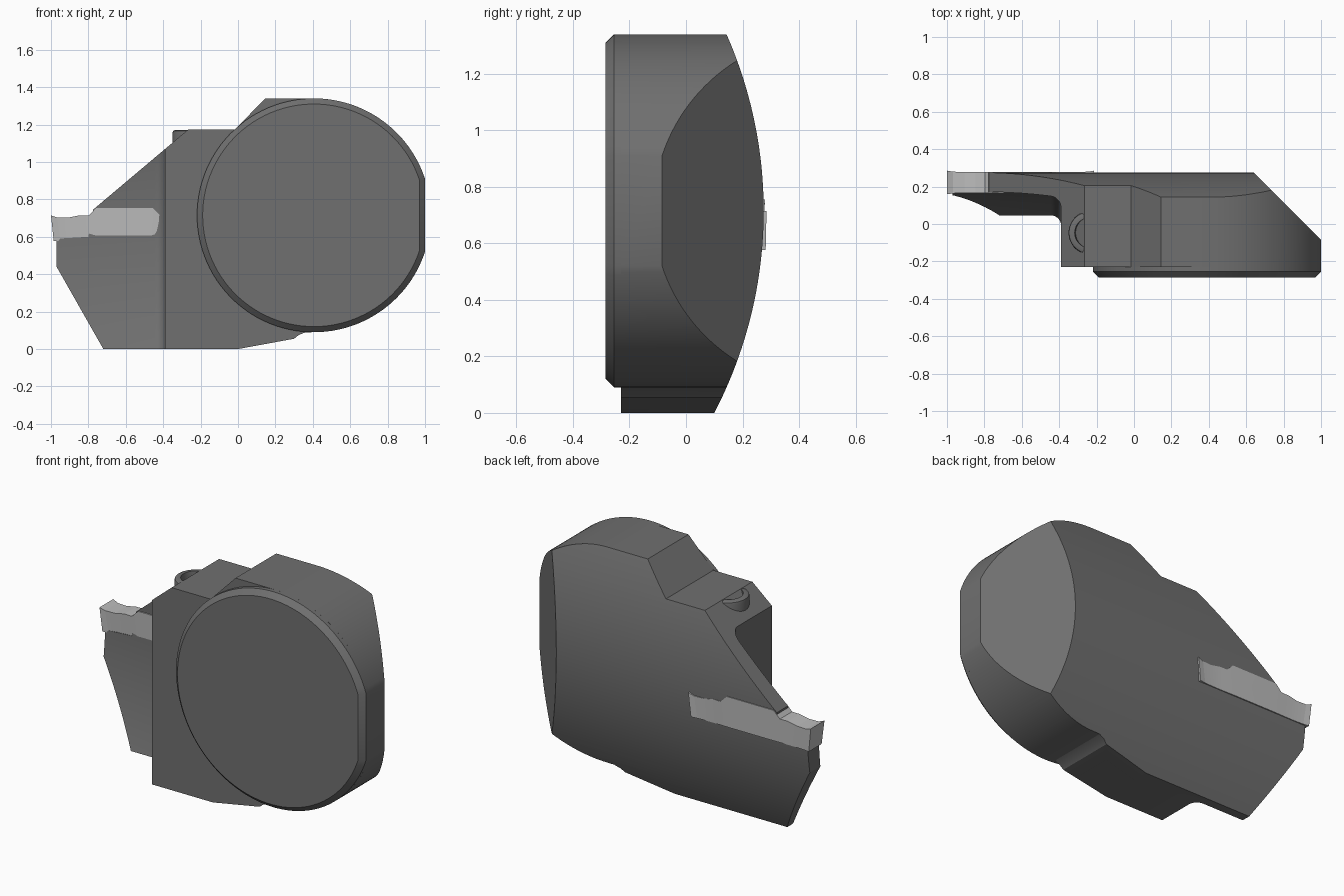
import bpy, bmesh, math

if "Cube" in bpy.data.objects:
    bpy.data.objects.remove(bpy.data.objects["Cube"])


def make(name, rings, cap=True):
    """Loft closed rings of 3D points into a solid object."""
    bm = bmesh.new()
    loops = [[bm.verts.new(p) for p in r] for r in rings]
    n = len(loops[0])
    for a, b in zip(loops, loops[1:]):
        for i in range(n):
            j = (i + 1) % n
            bm.faces.new((a[i], a[j], b[j], b[i]))
    if cap:
        bm.faces.new(loops[0])
        bm.faces.new(loops[-1])
    bmesh.ops.recalc_face_normals(bm, faces=bm.faces)
    me = bpy.data.meshes.new(name)
    bm.to_mesh(me)
    bm.free()
    ob = bpy.data.objects.new(name, me)
    bpy.context.collection.objects.link(ob)
    return ob


def boolean(ob, cutter, op):
    m = ob.modifiers.new(op, 'BOOLEAN')
    m.operation, m.object, m.solver = op, cutter, 'EXACT'
    bpy.context.view_layer.objects.active = ob
    bpy.ops.object.modifier_apply(modifier=m.name)
    bpy.data.objects.remove(cutter)


def smooth(ob, angle=20):
    bpy.ops.object.select_all(action='DESELECT')
    ob.select_set(True)
    bpy.context.view_layer.objects.active = ob
    bpy.ops.object.shade_smooth_by_angle(angle=math.radians(angle))


def colour(ob, name, v):
    mat = bpy.data.materials.get(name) or bpy.data.materials.new(name)
    mat.diffuse_color = (v, v, v, 1)
    mat.use_nodes = True
    mat.node_tree.nodes["Principled BSDF"].inputs["Base Color"].default_value = mat.diffuse_color
    ob.data.materials.clear()
    ob.data.materials.append(mat)


CX, CZ, R, FLAT = 0.406, 0.715, 0.625, 1.0


def arc(r, a0, a1, n):
    return [(CX + r * math.cos(a0 + (a1 - a0) * i / n),
             CZ + r * math.sin(a0 + (a1 - a0) * i / n)) for i in range(n + 1)]


# Body: front silhouette with a round, flattened right end
t = math.acos((FLAT - CX) / R)
outline = [(-0.72, 0), (0.0, 0), (0.30, 0.055), (0.325, 0.075), (0.36, 0.089)]
outline += arc(R, -math.pi / 2, -t, 32) + arc(R, t, math.pi / 2, 32)
outline += [(0.145, 1.34), (-0.015, 1.175), (-0.265, 1.175),
            (-0.775, 0.745), (-0.80, 0.60), (-0.97, 0.59), (-0.97, 0.44)]
body = make("tool_body", [[(x, y, z) for x, z in outline] for y in (-0.23, 0.4)])

# Rounded back
RB = 1.55
zs = [-0.2 + 1.83 * i / 64 for i in range(65)]
back = [(0.275 - RB + math.sqrt(RB**2 - (z - CZ)**2), z) for z in zs]
back += [(-1, zs[-1]), (-1, zs[0])]
boolean(body, make("back_form", [[(x, y, z) for y, z in back] for x in (-1.5, 1.5)]),
        'INTERSECT')

# Slanted cut at the back right
slant = [(0.535, 0.38), (1.2, -0.285), (1.5, 0.6), (0.535, 0.6)]
boolean(body, make("slant_cut", [[(x, y, z) for x, y in slant] for z in (-0.5, 2)]),
        'DIFFERENCE')

# Relief in front of the thin curved blade, with a fillet at its root
RC, F = 2.1, 0.055
rings = []
for i in range(41):
    z = -0.15 + 1.4 * i / 40
    c = 0.172 - RC + math.sqrt(RC**2 - (z - CZ)**2)
    ring = [(-1.3, -0.6), (-0.39, -0.6)]
    ring += [(-0.39 - F + F * math.cos(a), c - F + F * math.sin(a))
             for a in (math.pi / 2 * k / 8 for k in range(9))]
    ring.append((-1.3, c))
    rings.append([(x, y, z) for x, y in ring])
boolean(body, make("blade_relief", rings), 'DIFFERENCE')
smooth(body)
colour(body, "dark_steel", 0.16)

# Front locating disc with a chamfered rim
rings = []
for y, d in ((-0.23, 0.0), (-0.255, 0.0), (-0.285, 0.03)):
    r, flat = R - d, FLAT - d
    a = math.acos((flat - CX) / r)
    rings.append([(x, y, z) for x, z in arc(r, a, 2 * math.pi - a, 96)])
disc = make("front_disc", rings)
smooth(disc)
colour(disc, "dark_steel", 0.16)

# Clamp screw head with a recessed socket, turned around z
prof = [(0.10, 1.0), (0.115, 1.02), (0.115, 1.155), (0.112, 1.166), (0.10, 1.172),
        (0.082, 1.172), (0.075, 1.12)]
screw = make("clamp_screw", [[(-0.235 + r * math.cos(2 * math.pi * k / 48),
                               -0.047 + r * math.sin(2 * math.pi * k / 48), z)
                              for k in range(48)] for r, z in prof])
smooth(screw, 35)
colour(screw, "dark_steel", 0.16)

# Double-ended cutting insert: (x from middle, half width, bottom z, top z)
MX, MY = -0.607, 0.222
half = [(0.393, 0.063, 0.62, 0.715), (0.36, 0.058, 0.577, 0.703),
        (0.30, 0.055, 0.577, 0.703), (0.24, 0.055, 0.577, 0.715),
        (0.19, 0.056, 0.577, 0.715), (0.15, 0.057, 0.577, 0.755)]
half[0] = (0.393, 0.063, 0.577, 0.715)
stations = [(-s, w, b, h) for s, w, b, h in half] + half[::-1]
rings = []
for s, w, b, h in stations:
    sb = s * 0.962 if abs(s) > 0.38 else s * 0.95
    rings.append([(MX + sb, MY - w + 0.005, b), (MX + sb, MY + w - 0.003, b),
                  (MX + s, MY + w, h), (MX + s, MY - w, h)])
insert = make("cutting_insert", rings)
smooth(insert, 5)
colour(insert, "light_carbide", 0.5)
